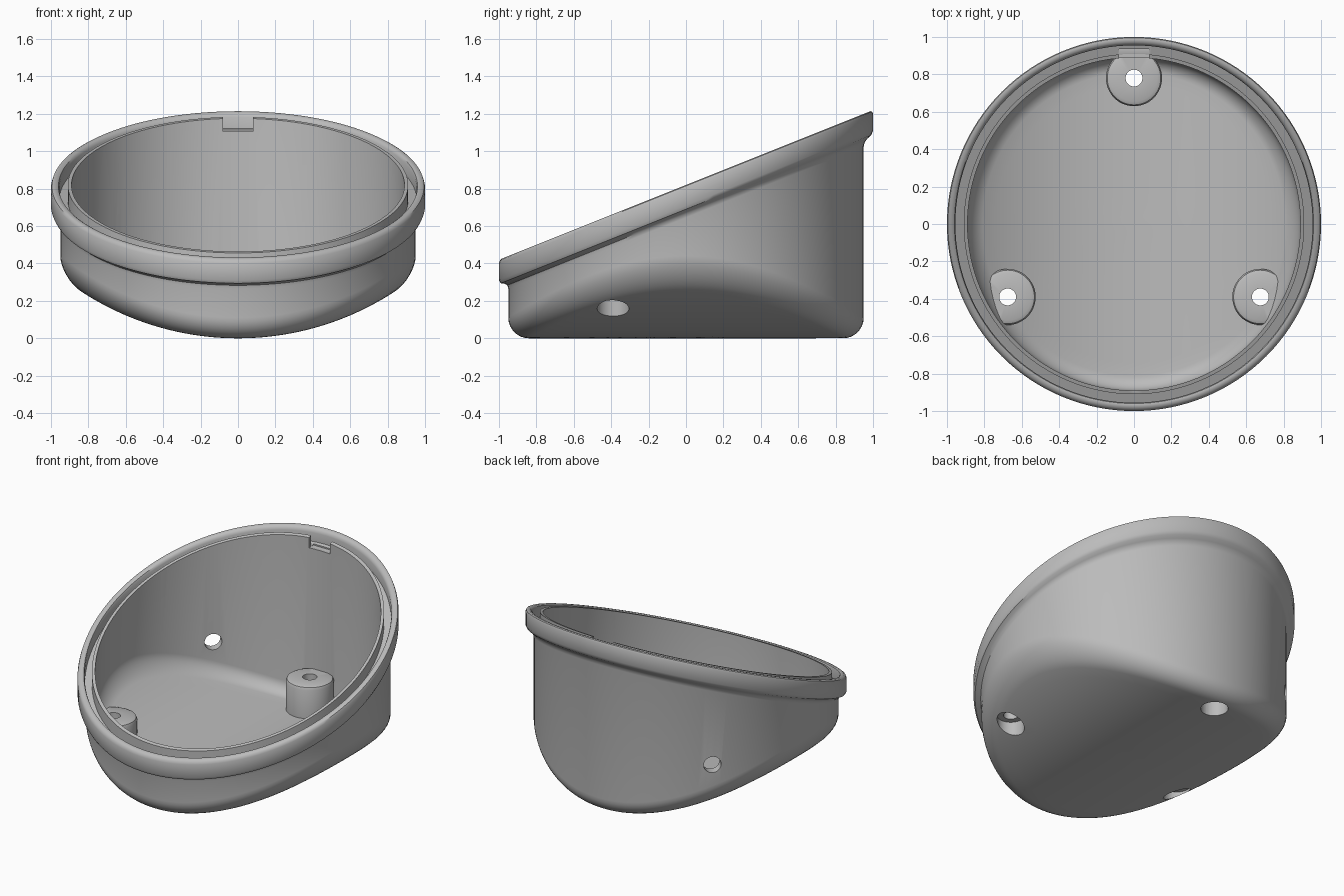
import bpy, bmesh, math
from mathutils import Matrix

if "Cube" in bpy.data.objects:
    bpy.data.objects.remove(bpy.data.objects["Cube"])

SEGMENTS = 128
BELLY = 1.53      # radius of the curved underside
FLOOR = 0.06      # floor thickness
scene = bpy.context.scene

plastic = bpy.data.materials.new("grey_plastic")
plastic.use_nodes = True
grey = (0.5, 0.5, 0.5, 1)
plastic.diffuse_color = grey
plastic.node_tree.nodes["Principled BSDF"].inputs["Base Color"].default_value = grey


def add_object(name, bm):
    bmesh.ops.recalc_face_normals(bm, faces=bm.faces)
    mesh = bpy.data.meshes.new(name)
    bm.to_mesh(mesh)
    bm.free()
    mesh.materials.append(plastic)
    ob = bpy.data.objects.new(name, mesh)
    scene.collection.objects.link(ob)
    return ob


def slanted(h):
    """Height measured from the tilted rim plane."""
    return lambda x, y: 0.82 + 0.4 * y + h


def belly(h, thickness=0):
    """Height measured from the curved underside."""
    return lambda x, y: BELLY - math.sqrt((BELLY - thickness) ** 2 - x * x) + h


def flat(h):
    return lambda x, y: h


def lathe(name, profile, segments=SEGMENTS, centre=(0, 0)):
    """Revolve (radius, height rule) pairs; both ends close at radius zero."""
    bm = bmesh.new()
    rings = []
    for r, height in profile:
        count = segments if r > 0 else 1
        ring = []
        for i in range(count):
            a = math.tau * i / segments
            x, y = r * math.cos(a), r * math.sin(a)
            ring.append(bm.verts.new((x + centre[0], y + centre[1], height(x, y))))
        rings.append(ring)
    for low, high in zip(rings, rings[1:]):
        for i in range(segments):
            j = (i + 1) % segments
            corners = [low[i % len(low)], low[j % len(low)],
                       high[j % len(high)], high[i % len(high)]]
            bm.faces.new(list(dict.fromkeys(corners)))
    return add_object(name, bm)


def rounded_base(radius, fillet, thickness):
    """Curved floor with a fillet up to the wall."""
    flat_r = radius - fillet
    points = [(flat_r * i / 12, belly(0, thickness)) for i in range(13)]
    for i in range(1, 9):
        a = math.pi / 2 * i / 8
        points.append((flat_r + fillet * math.sin(a),
                       belly(fillet * (1 - math.cos(a)), thickness)))
    return points


def cylinder(name, radius, length, matrix):
    bm = bmesh.new()
    bmesh.ops.create_cone(bm, cap_ends=True, segments=40, radius1=radius,
                          radius2=radius, depth=length, matrix=matrix)
    return add_object(name, bm)


def cut(target, cutter):
    cutter.hide_render = True
    mod = target.modifiers.new("cut", "BOOLEAN")
    mod.operation = "DIFFERENCE"
    mod.solver = "EXACT"
    mod.object = cutter
    bpy.context.view_layer.objects.active = target
    bpy.ops.object.modifier_apply(modifier=mod.name)
    bpy.data.objects.remove(cutter)


# Outer body with flange, rim groove and inner lip
rim = [(0.95, -0.175), (0.955, -0.155), (0.97, -0.14), (0.99, -0.13), (1.0, -0.11),
       (1.0, -0.02), (0.995, -0.006), (0.985, 0), (0.97, 0), (0.96, -0.006),
       (0.955, -0.02), (0.955, -0.08), (0.91, -0.08), (0.91, 0), (0, 0)]
housing = lathe("housing", rounded_base(0.95, 0.11, 0)
                + [(r, slanted(h)) for r, h in rim])

# Hollow interior
cavity = lathe("cavity", rounded_base(0.89, 0.08, FLOOR)
               + [(0.89, slanted(0.1)), (0, slanted(0.1))])

# Three screw bosses stay standing inside the hollow
boss_centres = [(0.78 * math.cos(a), 0.78 * math.sin(a))
                for a in (math.radians(d) for d in (90, 210, 330))]
for c in boss_centres:
    boss = lathe("screw_boss", [(0, flat(-0.3)), (0.15, flat(-0.3)), (0.15, flat(0.255)),
                                (0.143, flat(0.272)), (0.125, flat(0.28)), (0, flat(0.28))],
                 48, c)
    cut(cavity, boss)
cut(housing, cavity)

# Screw holes with counterbores from below
for x, y in boss_centres:
    cut(housing, cylinder("screw_hole", 0.045, 1, Matrix.Translation((x, y, 0))))
    cut(housing, cylinder("counterbore", 0.085, 0.6, Matrix.Translation((x, y, -0.08))))

# Cable hole through the wall
turn = Matrix.Rotation(math.radians(135), 4, "Z") @ Matrix.Translation((0.92, 0, 0.41))
cut(housing, cylinder("cable_hole", 0.055, 0.3,
                      turn @ Matrix.Rotation(math.pi / 2, 4, "Y")))

# Key notch in the inner lip at the back
bm = bmesh.new()
bmesh.ops.create_cube(bm, size=1, matrix=Matrix.Translation((0, 0.86, 1.25))
                      @ Matrix.Diagonal((0.16, 0.15, 0.29, 1)))
cut(housing, add_object("key_notch", bm))

# Smooth surfaces with crisp edges
bpy.ops.object.select_all(action="DESELECT")
housing.select_set(True)
bpy.context.view_layer.objects.active = housing
bpy.ops.object.shade_smooth_by_angle(angle=math.radians(35))
